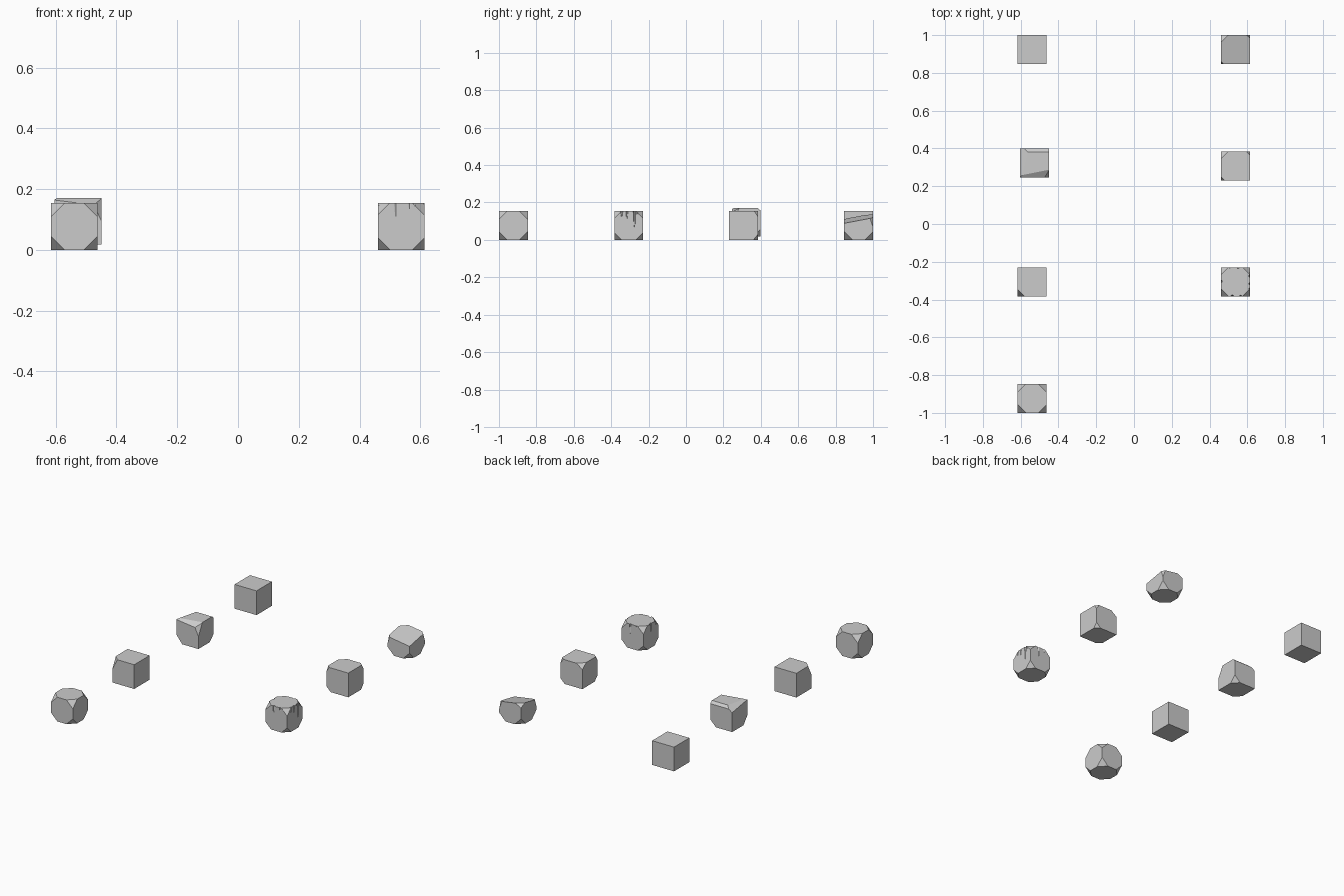
import bpy, bmesh, itertools
from mathutils import Vector

if "Cube" in bpy.data.objects:
    bpy.data.objects.remove(bpy.data.objects["Cube"])

H = 0.077  # half side of every cube


def slice_off(bm, point, normal):
    """Remove everything outside a plane and cap the cut."""
    geom = bm.verts[:] + bm.edges[:] + bm.faces[:]
    bmesh.ops.bisect_plane(bm, geom=geom, plane_co=point, plane_no=Vector(normal).normalized(),
                           clear_outer=True)
    rim = [e for e in bm.edges if e.is_boundary]
    if rim:
        bmesh.ops.holes_fill(bm, edges=rim, sides=0)


def cut_corner(bm, signs, legs):
    """Slice one corner; legs are the lengths removed along x, y, z."""
    sx, sy, sz = signs
    slice_off(bm, (sx * (H - legs[0]), sy * H, sz * H),
              (sx / legs[0], sy / legs[1], sz / legs[2]))


def block(name, loc, corners=(), planes=()):
    bm = bmesh.new()
    bmesh.ops.create_cube(bm, size=2 * H)
    for point, normal in planes:
        slice_off(bm, point, normal)
    for signs, legs in corners:
        cut_corner(bm, signs, legs)
    bmesh.ops.recalc_face_normals(bm, faces=bm.faces[:])
    me = bpy.data.meshes.new(name)
    bm.to_mesh(me)
    bm.free()
    ob = bpy.data.objects.new(name, me)
    ob.location = loc
    bpy.context.collection.objects.link(ob)
    return ob


L, R = -0.539, 0.537
ALL = list(itertools.product((-1, 1), repeat=3))

# left row
block("plain_cube", (L, 0.923, H))
block("corner_cut_cube", (L, -0.923, H), [(s, (0.045, 0.045, 0.045)) for s in ALL])
block("single_chip_cube", (L, -0.306, H), [((-1, -1, 1), (0.036, 0.036, 0.07))])
block("faceted_cube", (-0.527, 0.322, 0.094),
      [((1, -1, 1), (0.035, 0.04, 0.075)), ((-1, -1, -1), (0.04, 0.04, 0.05)),
       ((1, 1, -1), (0.04, 0.04, 0.04))],
      [((0, 0.06, H), (0, 1, 1.2)),
       ((-0.05, 0, H), (-1, 0.25, 1.5)),
       ((0, -0.05, H), (0.2, -1, 1.6))])

# right row
block("softened_cube", (R, 0.308, H),
      [((-1, 1, 1), (0.04, 0.04, 0.03)), ((-1, -1, -1), (0.03, 0.03, 0.03)),
       ((1, 1, 1), (0.02, 0.02, 0.03)), ((1, 1, -1), (0.03, 0.025, 0.03)),
       ((-1, -1, 1), (0.02, 0.02, 0.03))])
block("slanted_cube", (R, 0.923, H),
      [((-1, 1, 1), (0.075, 0.075, 0.04))]
      + [((x, y, -1), (0.045, 0.045, 0.045)) for x in (-1, 1) for y in (-1, 1)]
      + [((-1, -1, 1), (0.03, 0.03, 0.085)), ((1, 1, 1), (0.03, 0.03, 0.085))],
      [((0, 0, 0.038), (0.15, -0.19, 1))])

notched = block("notched_cube", (R, -0.306, H), [(s, (0.04, 0.04, 0.04)) for s in ALL])

# tapering grooves down from the top rim: side axis, side sign, offset, depth, radius
grooves = [(1, -1, -0.017, 0.045, 0.009), (1, -1, 0.028, 0.02, 0.008), (1, -1, 0.045, 0.012, 0.006),
           (0, 1, -0.038, 0.03, 0.008), (0, 1, -0.010, 0.04, 0.007), (0, 1, 0.031, 0.085, 0.008),
           (0, 1, 0.048, 0.02, 0.006), (0, -1, -0.045, 0.025, 0.007), (0, -1, 0.002, 0.05, 0.008),
           (1, 1, 0.014, 0.06, 0.008), (1, 1, -0.03, 0.02, 0.006)]
bm = bmesh.new()
for axis, sign, off, depth, rad in grooves:
    pos = Vector((off, off, H - depth / 2 + 0.005))
    pos[axis] = sign * H
    new = bmesh.ops.create_cone(bm, cap_ends=True, segments=6, radius1=rad * 0.35, radius2=rad,
                                depth=depth + 0.01)
    bmesh.ops.translate(bm, verts=new["verts"], vec=pos)
me = bpy.data.meshes.new("groove_cutter")
bm.to_mesh(me)
bm.free()
cutter = bpy.data.objects.new("groove_cutter", me)
cutter.location = notched.location
cutter.hide_render = True
cutter.hide_set
bpy.context.collection.objects.link(cutter)
cutter.display_type = 'WIRE'
mod = notched.modifiers.new("grooves", 'BOOLEAN')
mod.operation = 'DIFFERENCE'
mod.solver = 'EXACT'
mod.object = cutter
